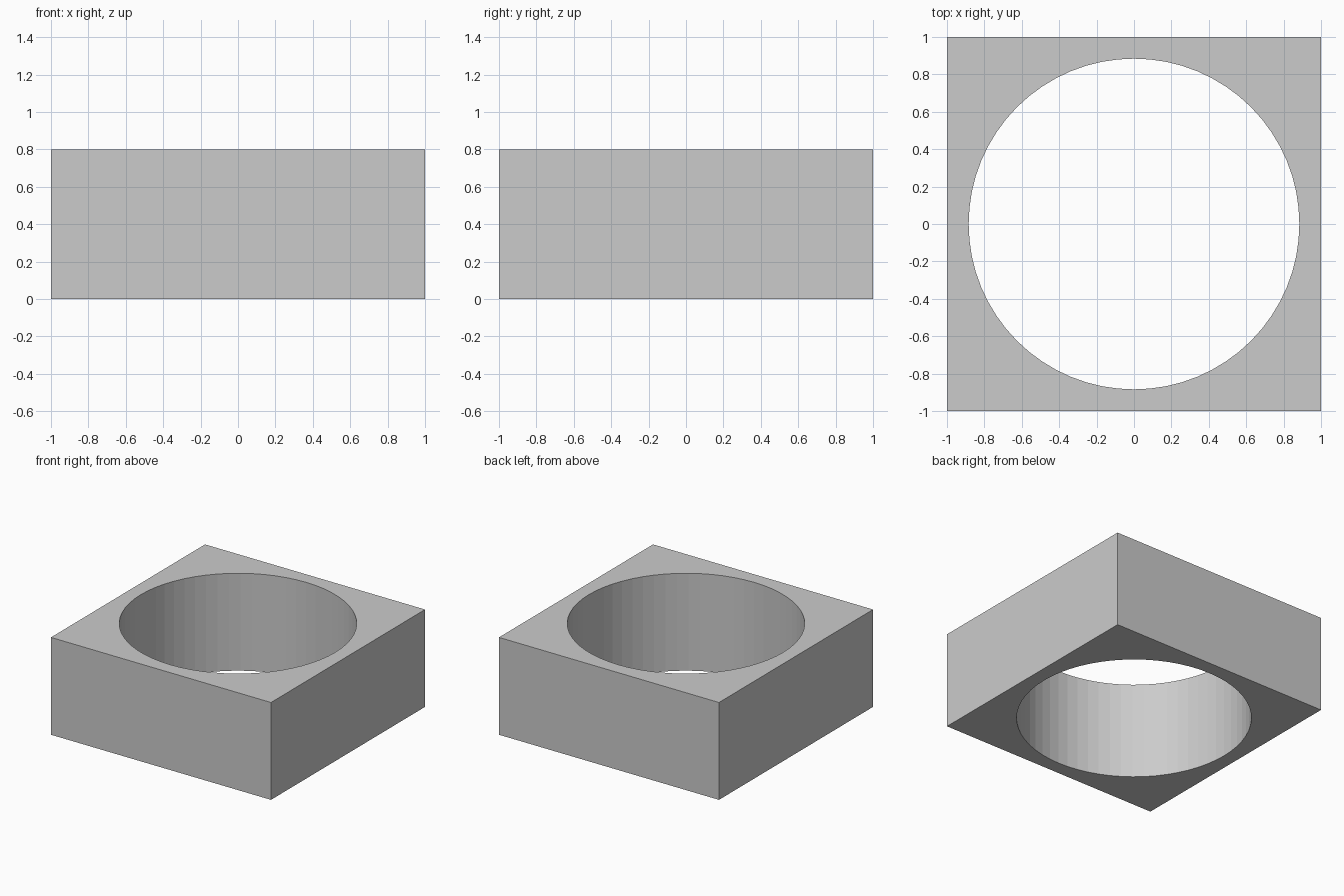
import bpy

if "Cube" in bpy.data.objects:
    bpy.data.objects.remove(bpy.data.objects["Cube"])

HEIGHT, RADIUS, SIDES = 0.8, 0.884, 64

# Square block
bpy.ops.mesh.primitive_cube_add(size=1, location=(0, 0, HEIGHT / 2))
block = bpy.context.object
block.name = "square_block"
block.scale = (2, 2, HEIGHT)
bpy.ops.object.transform_apply(location=False, rotation=False, scale=True)

# Round through-hole
bpy.ops.mesh.primitive_cylinder_add(vertices=SIDES, radius=RADIUS, depth=HEIGHT * 2,
                                    location=(0, 0, HEIGHT / 2))
cutter = bpy.context.object
cutter.name = "hole_cutter"
cutter.hide_render = True

cut = block.modifiers.new("round_hole", 'BOOLEAN')
cut.operation = 'DIFFERENCE'
cut.solver = 'EXACT'
cut.object = cutter

# Bake the cut and drop the cutter
bpy.context.view_layer.objects.active = block
bpy.ops.object.modifier_apply(modifier=cut.name)
bpy.data.objects.remove(cutter, do_unlink=True)
